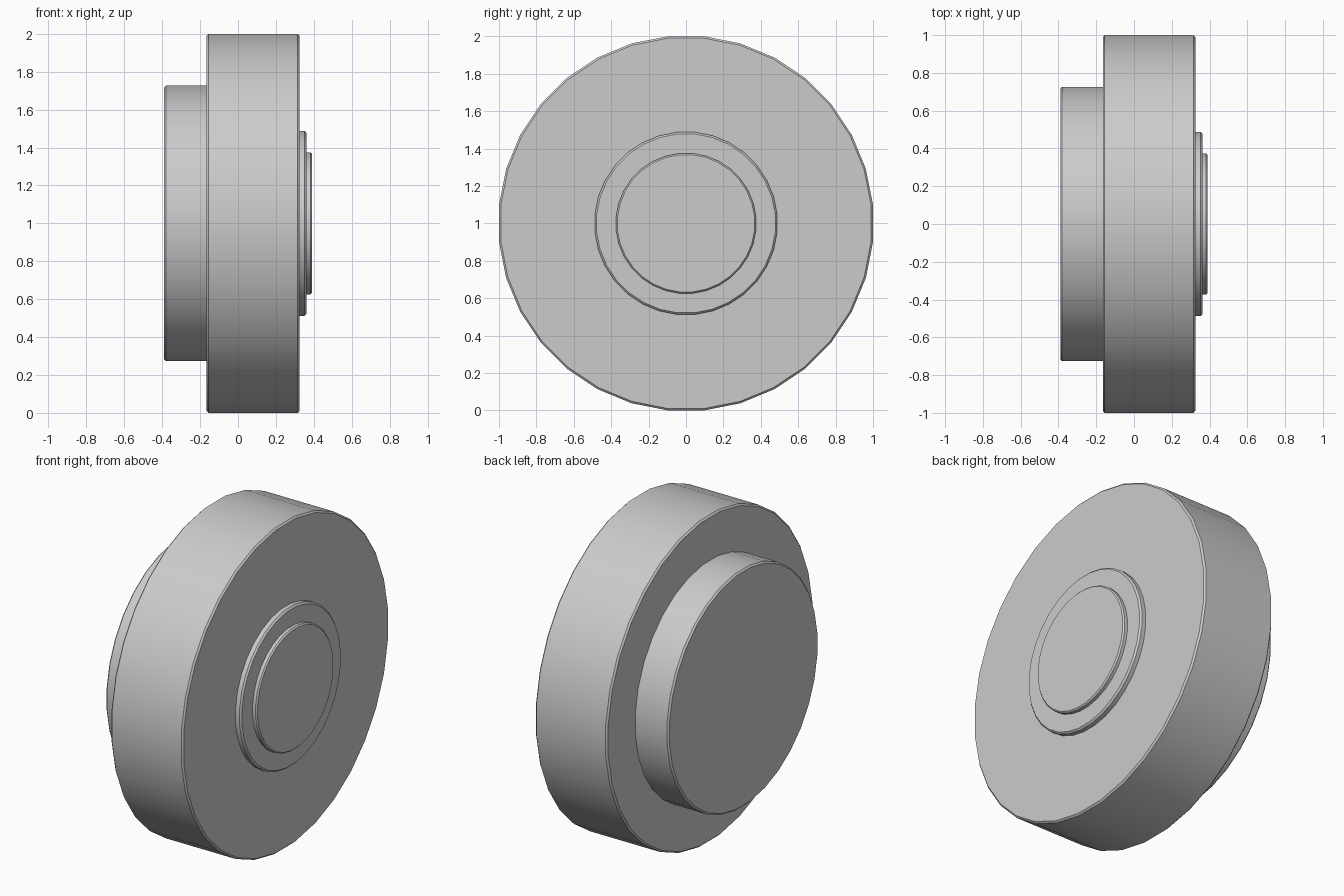
import bpy
import bmesh
import math
from mathutils import Matrix

cube = bpy.data.objects.get("Cube")
if cube:
    bpy.data.objects.remove(cube, do_unlink=True)

GREY = (0.6, 0.6, 0.6, 1)
SIDES = 32

mat = bpy.data.materials.new("plain grey")
mat.use_nodes = True
mat.diffuse_color = GREY
mat.node_tree.nodes["Principled BSDF"].inputs["Base Color"].default_value = GREY


def disc(name, x0, x1, radius, bevel):
    """Disc along the x axis with softened rims and flats at top and bottom."""
    bm = bmesh.new()
    bmesh.ops.create_cone(bm, cap_ends=True, segments=SIDES,
                          radius1=radius, radius2=radius, depth=x1 - x0)
    bm.transform(Matrix.Rotation(math.pi / 2, 4, "Y")
                 @ Matrix.Rotation(math.pi / SIDES, 4, "Z"))
    mesh = bpy.data.meshes.new(name)
    bm.to_mesh(mesh)
    bm.free()
    obj = bpy.data.objects.new(name, mesh)
    bpy.context.collection.objects.link(obj)
    obj.location = ((x0 + x1) / 2, 0, 1)
    mesh.materials.append(mat)
    mod = obj.modifiers.new("rim bevel", "BEVEL")
    mod.width = bevel
    mod.segments = 1
    mod.limit_method = "ANGLE"
    mod.angle_limit = math.radians(40)
    bpy.ops.object.select_all(action="DESELECT")
    obj.select_set(True)
    bpy.context.view_layer.objects.active = obj
    bpy.ops.object.modifier_apply(modifier=mod.name)
    bpy.ops.object.shade_smooth_by_angle(angle=math.radians(30))
    return obj


# Main wheel, rear hub and the two stepped centre plates
outer = 1 / math.cos(math.pi / SIDES)
disc("wheel_body", -0.165, 0.325, outer, 0.01)
disc("rear_hub", -0.39, -0.155, 0.73, 0.01)
disc("centre_ring", 0.315, 0.362, 0.49, 0.01)
disc("centre_cap", 0.352, 0.39, 0.376, 0.008)
